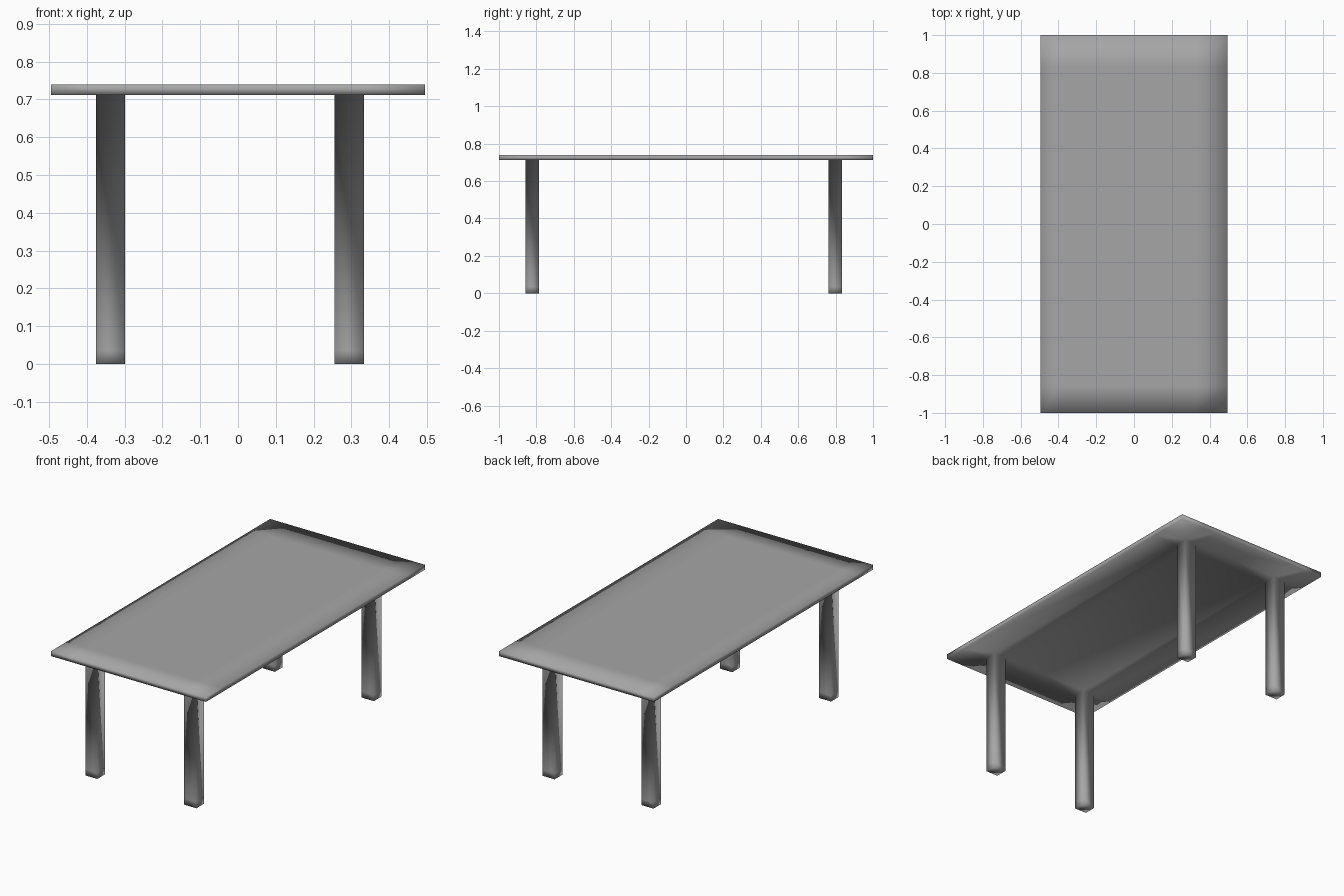
import bpy
import bmesh

cube = bpy.data.objects.get("Cube")
if cube:
    bpy.data.objects.remove(cube, do_unlink=True)

HALF_X, HALF_Y = 0.495, 1.0
TOP, UNDER, FOOT = 0.74, 0.712, 0.035
LEG_X = [(-0.376, -0.299), (0.256, 0.334)]
LEG_Y = [(-0.857, -0.787), (0.763, 0.833)]

# One grey for the whole table
grey = bpy.data.materials.new("matte grey")
grey.use_nodes = True
color = (0.38, 0.38, 0.38, 1)
grey.diffuse_color = color
grey.node_tree.nodes["Principled BSDF"].inputs["Base Color"].default_value = color

# Slab
bm = bmesh.new()
bmesh.ops.create_cube(bm, size=1)
for v in bm.verts:
    v.co.x *= 2 * HALF_X
    v.co.y *= 2 * HALF_Y
    v.co.z = TOP if v.co.z > 0 else UNDER

# Edge loops through the slab along the sides of the legs
for axis, spans in (((1, 0, 0), LEG_X), ((0, 1, 0), LEG_Y)):
    for span in spans:
        for cut in span:
            bmesh.ops.bisect_plane(bm, geom=bm.verts[:] + bm.edges[:] + bm.faces[:],
                                   plane_co=[a * cut for a in axis], plane_no=axis)


def under_leg(face):
    c = face.calc_center_median()
    return (c.z < UNDER + 0.001
            and any(a < c.x < b for a, b in LEG_X)
            and any(a < c.y < b for a, b in LEG_Y))


# Legs pulled down from the underside, with a short foot section
for height in (FOOT, 0):
    if height == FOOT:
        ends = [f for f in bm.faces if under_leg(f)]
    ends = bmesh.ops.extrude_discrete_faces(bm, faces=ends)["faces"]
    for face in ends:
        for v in face.verts:
            v.co.z = height

bmesh.ops.recalc_face_normals(bm, faces=bm.faces[:])
for face in bm.faces:
    face.smooth = True

mesh = bpy.data.meshes.new("table")
bm.to_mesh(mesh)
bm.free()
mesh.materials.append(grey)
table = bpy.data.objects.new("table_top_with_legs", mesh)
bpy.context.collection.objects.link(table)
